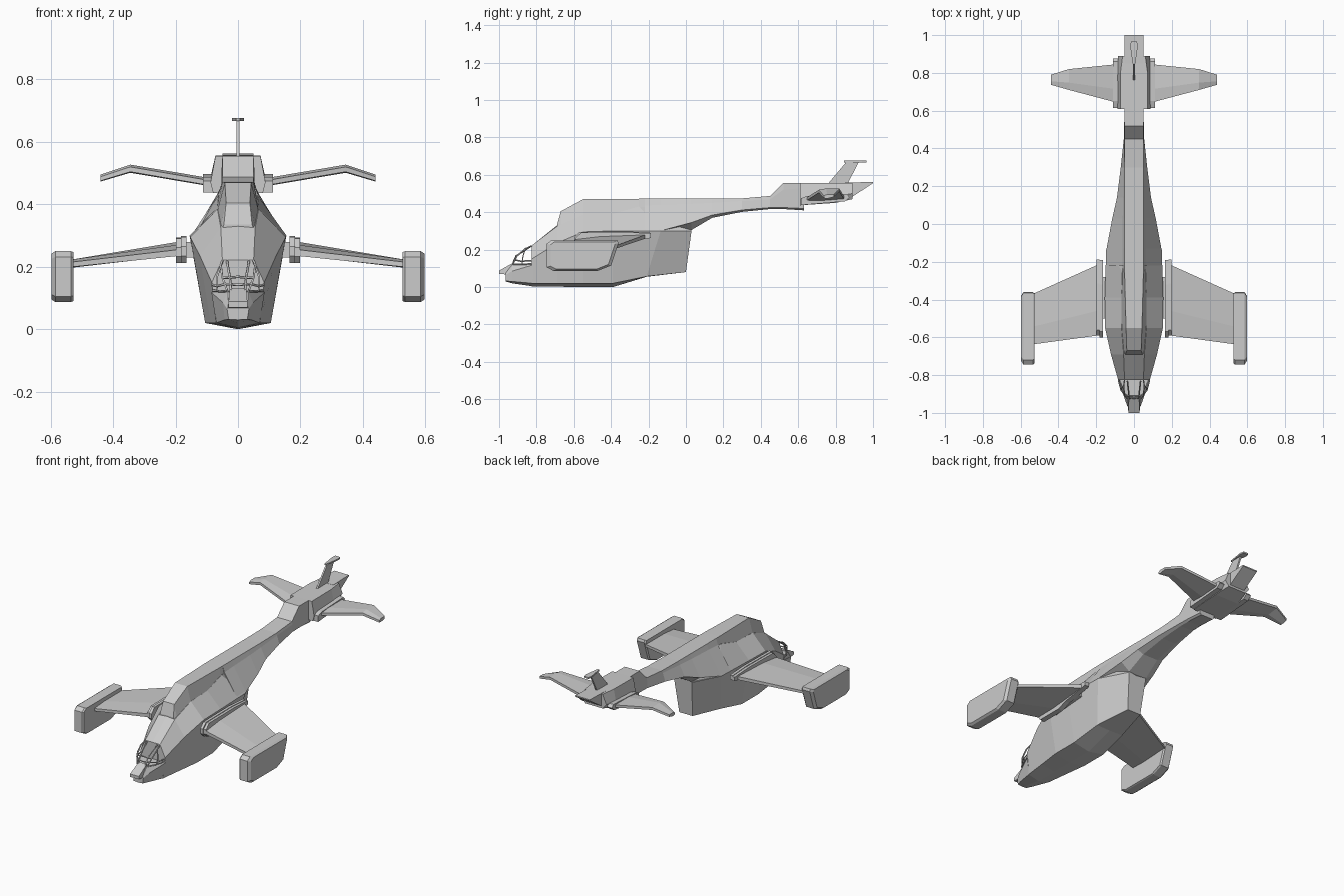
import bpy, bmesh


def loft(name, rings, mirror=False):
    """Skin closed rings of equal length; mirror adds the other side as well."""
    bm = bmesh.new()
    rows = [[bm.verts.new(p) for p in ring] for ring in rings]
    n = len(rows[0])
    for a, b in zip(rows, rows[1:]):
        for i in range(n):
            j = (i + 1) % n
            bm.faces.new((a[i], a[j], b[j], b[i]))
    bm.faces.new(rows[0])
    bm.faces.new(rows[-1][::-1])
    bmesh.ops.recalc_face_normals(bm, faces=bm.faces)
    me = bpy.data.meshes.new(name)
    bm.to_mesh(me)
    bm.free()
    ob = bpy.data.objects.new(name, me)
    bpy.context.collection.objects.link(ob)
    if mirror:
        m = ob.modifiers.new("mirror", 'MIRROR')
        m.use_mirror_merge = False
    return ob


def sym(y, *half):
    """Symmetric cross-section from half points (x, z) or (x, z, own y), bottom to top."""
    pts = [(p[0], p[2] if len(p) > 2 else y, p[1]) for p in half]
    return pts + [(-x, yy, z) for x, yy, z in reversed(pts) if x > 0]


def plate(name, profile, x0, x1, mirror=True, inset=0.0):
    """Extrude a side profile (y, z) between x0 and x1."""
    return loft(name, [[(x, y, z) for y, z in profile] for x in (x0, x1)], mirror)


def foil(x, y0, y1, z0, z1, t):
    """Thin wing section from leading edge y0 to trailing edge y1."""
    ym, zm = y0 + (y1 - y0) * .35, z0 + (z1 - z0) * .35
    return [(x, y0, z0 - t * .3), (x, y0, z0 + t * .3), (x, ym, zm + t / 2),
            (x, y1, z1 + t * .3), (x, y1, z1 - t * .3), (x, ym, zm - t / 2)]


def bars(name, paths, r=.004):
    """Thin bars along paths, repeated on both sides."""
    cu = bpy.data.curves.new(name, 'CURVE')
    cu.dimensions = '3D'
    cu.bevel_depth = r
    cu.bevel_resolution = 0
    cu.use_fill_caps = True
    for path in paths:
        for s in (1, -1):
            sp = cu.splines.new('POLY')
            sp.points.add(len(path) - 1)
            for p, (x, y, z) in zip(sp.points, path):
                p.co = (s * x, y, z, 1)
    bpy.context.collection.objects.link(bpy.data.objects.new(name, cu))


# Lower nose under the open cockpit
loft("cockpit_tub", [
    sym(-.965, (0, .03), (.03, .032), (.035, .065), (.03, .075), (0, .075)),
    sym(-.93, (0, .02), (.043, .03), (.048, .085), (.033, .12), (0, .12)),
    sym(-.82, (0, .004), (.07, .02), (.085, .118), (.078, .122), (0, .122))])
loft("nose_sensor", [
    sym(-1.0, (.03, .07), (.03, .088)),
    sym(-.92, (.033, .065), (.027, .132))])

# Main hull with wedge-shaped stern
loft("hull", [
    sym(-.825, (0, .004), (.07, .02), (.084, .15), (.05, .222), (0, .222)),
    sym(-.69, (0, .002), (.087, .02), (.122, .235), (.055, .325), (0, .33)),
    sym(-.55, (0, 0), (.105, .02), (.153, .295), (.066, .385), (0, .385)),
    sym(-.39, (0, 0), (.105, .02), (.155, .30), (.066, .39), (0, .39)),
    sym(-.21, (0, .055), (.09, .057), (.147, .30, -.135), (.062, .43, -.25), (0, .43)),
    sym(0, (0, .08), (.045, .08), (.06, .30, .03), (.05, .40, .03), (0, .40, .03))])

# Raised spine and tail boom
loft("spine", [
    sym(-.69, (.05, .32), (.045, .335)),
    sym(-.67, (.055, .33), (.038, .405)),
    sym(-.55, (.066, .38), (.042, .47)),
    sym(-.25, (.066, .40), (.05, .472)),
    sym(-.10, (.065, .40), (.05, .472))])
loft("tail_boom", [
    sym(-.22, (.06, .29), (.149, .30), (.062, .435), (.05, .472)),
    sym(-.13, (.06, .29), (.145, .302), (.062, .44), (.05, .472)),
    sym(.03, (.06, .305), (.115, .345), (.06, .445), (.05, .472)),
    sym(.14, (.05, .37), (.09, .385), (.057, .45), (.05, .472)),
    sym(.30, (.045, .402), (.07, .412), (.054, .46), (.05, .474)),
    sym(.45, (.04, .417), (.054, .425), (.053, .47), (.05, .487)),
    sym(.52, (.04, .417), (.052, .425), (.052, .52), (.05, .555)),
    sym(.63, (.04, .41), (.05, .42), (.05, .53), (.05, .555))])

# Cockpit canopy frame
bars("canopy_frame", [
    [(.022, -.928, .122), (.026, -.91, .165), (.035, -.83, .218)],
    [(.035, -.925, .125), (.05, -.905, .165), (.055, -.86, .205), (.05, -.825, .22)],
    [(0, -.922, .142), (.04, -.917, .145), (.068, -.88, .138), (.082, -.825, .142)],
    [(.033, -.928, .122), (.06, -.88, .122), (.08, -.825, .124)],
    [(.055, -.86, .205), (.068, -.872, .165), (.066, -.878, .122)],
    [(0, -.91, .168), (.026, -.91, .165), (.05, -.905, .165)]])

# Main wings with double root rails, stubs and tip pods
rail = [(-.60, .235), (-.60, .265), (-.57, .295), (-.32, .298), (-.19, .29),
        (-.19, .265), (-.36, .235), (-.42, .212), (-.58, .212)]
plate("wing_root_rail", rail, .165, .182)
plate("wing_root_cap", [(y * .985, z * .96 + .008) for y, z in rail], .182, .198)
plate("wing_stub", [(-.50, .23), (-.50, .28), (-.28, .28), (-.28, .25)], .13, .17)
loft("wing", [foil(.19, -.59, -.215, .245, .27, .034),
              foil(.535, -.637, -.37, .207, .215, .026)], True)
pod = [(-.745, .105), (-.745, .232), (-.72, .25), (-.365, .25),
       (-.36, .235), (-.40, .115), (-.47, .087), (-.71, .087)]


def pod_ring(x, k):
    return [(x, -.55 + (y + .55) * k, .17 + (z - .17) * k) for y, z in pod]


loft("wing_tip_pod", [pod_ring(.54, .9), pod_ring(.527, .96), pod_ring(.535, 1),
                      pod_ring(.585, 1), pod_ring(.597, .9)][1:], True)

# Tail block, tail wedge and side rails
loft("tail_block", [
    sym(.61, (.08, .437), (.088, .47), (.072, .555)),
    sym(.80, (.08, .45), (.088, .485), (.072, .557)),
    sym(.89, (.06, .47), (.085, .50), (.06, .557))])
loft("tail_wedge", [
    sym(.85, (.05, .465), (.05, .558)),
    sym(.885, (.05, .48), (.05, .559)),
    sym(1.0, (.05, .555), (.05, .562))])
plate("tail_rail", [(.615, .438), (.615, .475), (.65, .487), (.86, .497),
                    (.875, .48), (.85, .458)], .08, .112)

# Gull-shaped tailplane
loft("tailplane", [foil(.10, .645, .845, .47, .478, .026),
                   foil(.345, .71, .82, .512, .518, .026),
                   foil(.44, .737, .79, .482, .488, .022)], True)

# Aerial fin with cap
plate("tail_fin", [(.76, .553), (.865, .553), (.925, .672), (.86, .672)],
      -.005, .005, False)
loft("fin_cap", [[(x, y, z) for x, y in ((-.006, .845), (.006, .845), (.02, .94),
                                         (.016, .965), (-.016, .965), (-.02, .94))]
                 for z in (.667, .676)])
